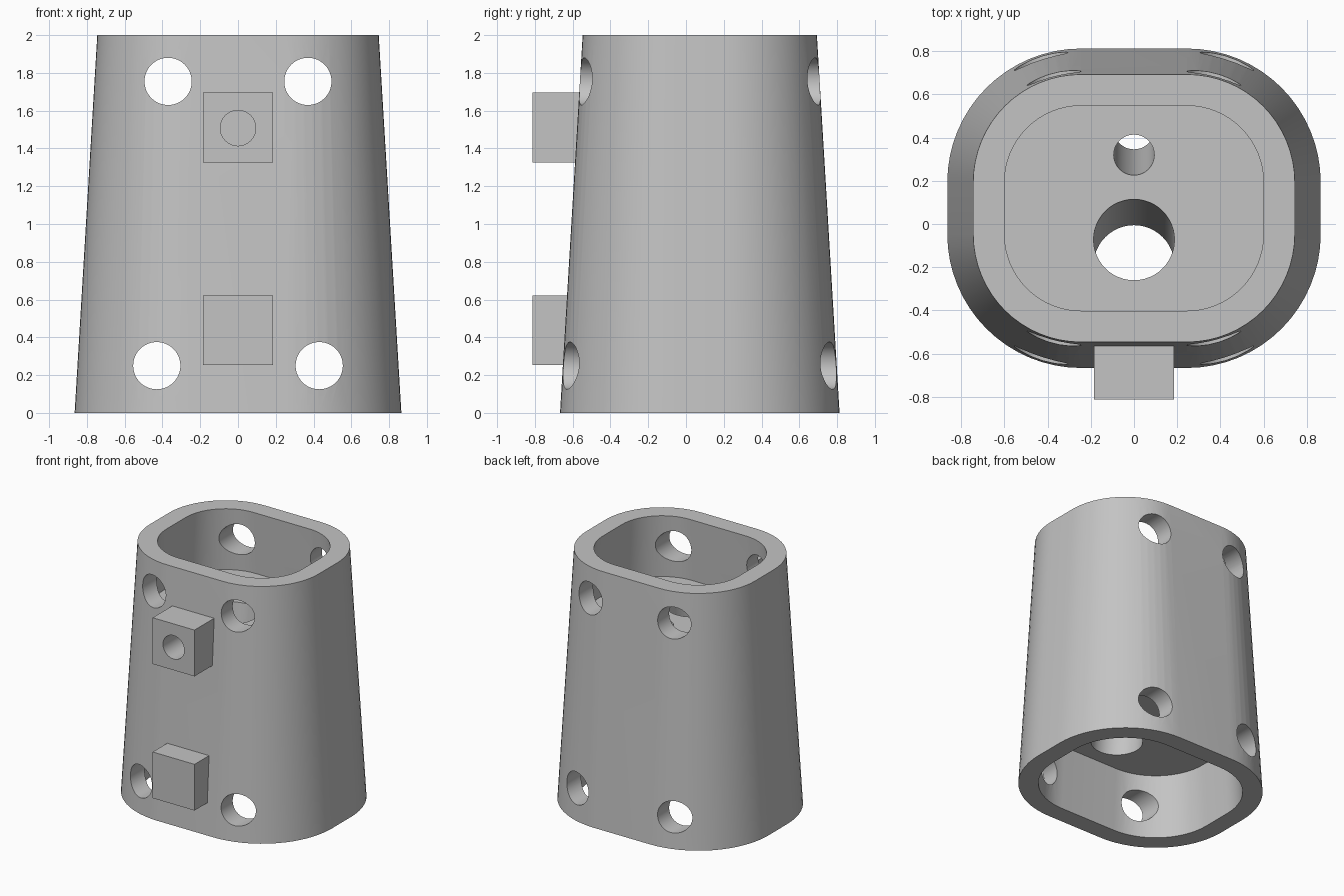
import bpy, bmesh, math
from mathutils import Vector

if "Cube" in bpy.data.objects:
    bpy.data.objects.remove(bpy.data.objects["Cube"])

CY = 0.073                       # depth centre of the tapered body
grey = bpy.data.materials.new("light grey")
grey.diffuse_color = (0.55, 0.55, 0.55, 1)
grey.use_nodes = True
grey.node_tree.nodes["Principled BSDF"].inputs["Base Color"].default_value = grey.diffuse_color


def loft(name, low, high):
    """Closed solid between two matching rings of points."""
    bm = bmesh.new()
    a = [bm.verts.new(p) for p in low]
    b = [bm.verts.new(p) for p in high]
    n = len(a)
    bm.faces.new(a[::-1])
    bm.faces.new(b)
    for i in range(n):
        j = (i + 1) % n
        bm.faces.new((a[i], a[j], b[j], b[i]))
    bmesh.ops.recalc_face_normals(bm, faces=bm.faces)
    me = bpy.data.meshes.new(name)
    bm.to_mesh(me)
    bm.free()
    ob = bpy.data.objects.new(name, me)
    me.materials.append(grey)
    bpy.context.collection.objects.link(ob)
    return ob


def rounded_ring(z, inset=0.0, steps=16):
    """Rounded rectangle whose corner radius shrinks with height."""
    r = 0.62 - 0.06 * z - inset
    pts = []
    for k, (sx, sy) in enumerate(((1, 1), (-1, 1), (-1, -1), (1, -1))):
        for i in range(steps + 1):
            t = math.pi / 2 * (k + i / steps)
            pts.append((sx * 0.245 + r * math.cos(t),
                        CY + sy * 0.12 + r * math.sin(t), z))
    return pts


def circle(centre, r, axis, n=48):
    c = Vector(centre)
    pts = []
    for i in range(n):
        t = 2 * math.pi * i / n
        u, v = r * math.cos(t), r * math.sin(t)
        pts.append(c + (Vector((u, v, 0)) if axis == "z" else Vector((u, 0, v))))
    return pts


def cut(target, cutter):
    mod = target.modifiers.new("cut", "BOOLEAN")
    mod.operation = "DIFFERENCE"
    mod.solver = "EXACT"
    mod.object = cutter
    bpy.context.view_layer.objects.active = target
    bpy.ops.object.modifier_apply(modifier=mod.name)
    bpy.data.objects.remove(cutter, do_unlink=True)


def smooth(ob):
    bpy.ops.object.select_all(action="DESELECT")
    ob.select_set(True)
    bpy.context.view_layer.objects.active = ob
    bpy.ops.object.shade_smooth_by_angle(angle=math.radians(30))


# Tapered body with a cavity at each end and a thick core between them
body = loft("tapered_body", rounded_ring(0), rounded_ring(2))
for z0, z1 in ((-0.1, 0.5), (1.5, 2.1)):
    cut(body, loft("cavity_cutter", rounded_ring(z0, 0.145), rounded_ring(z1, 0.145)))

# Two slanted channels through the core: y at top, y at bottom, radius
for y_top, y_low, r in ((-0.073, -0.193, 0.1875), (0.32, 0.44, 0.094)):
    over = (y_top - y_low) * 0.05
    cut(body, loft("channel_cutter", circle((0, y_low - over, 0.45), r, "z"),
                   circle((0, y_top + over, 1.55), r, "z")))

# Bolt holes through the front and back walls
for x, z in ((0.43, 0.25), (0.37, 1.755)):
    for s in (-1, 1):
        cut(body, loft("bolt_cutter", circle((s * x, -1.2, z), 0.125, "y"),
                       circle((s * x, 1.2, z), 0.125, "y")))
smooth(body)


# Square blocks on the front wall
def block(name, z0, z1):
    def square(z):
        return [(-0.185, -0.813, z), (0.185, -0.813, z),
                (0.185, -0.52, z), (-0.185, -0.52, z)]
    return loft(name, square(z0), square(z1))


block("lower_block", 0.253, 0.622)
upper = block("upper_block", 1.325, 1.695)
cut(upper, loft("socket_cutter", circle((0, -1.0, 1.508), 0.094, "y"),
                circle((0, -0.6, 1.508), 0.094, "y")))
smooth(upper)
